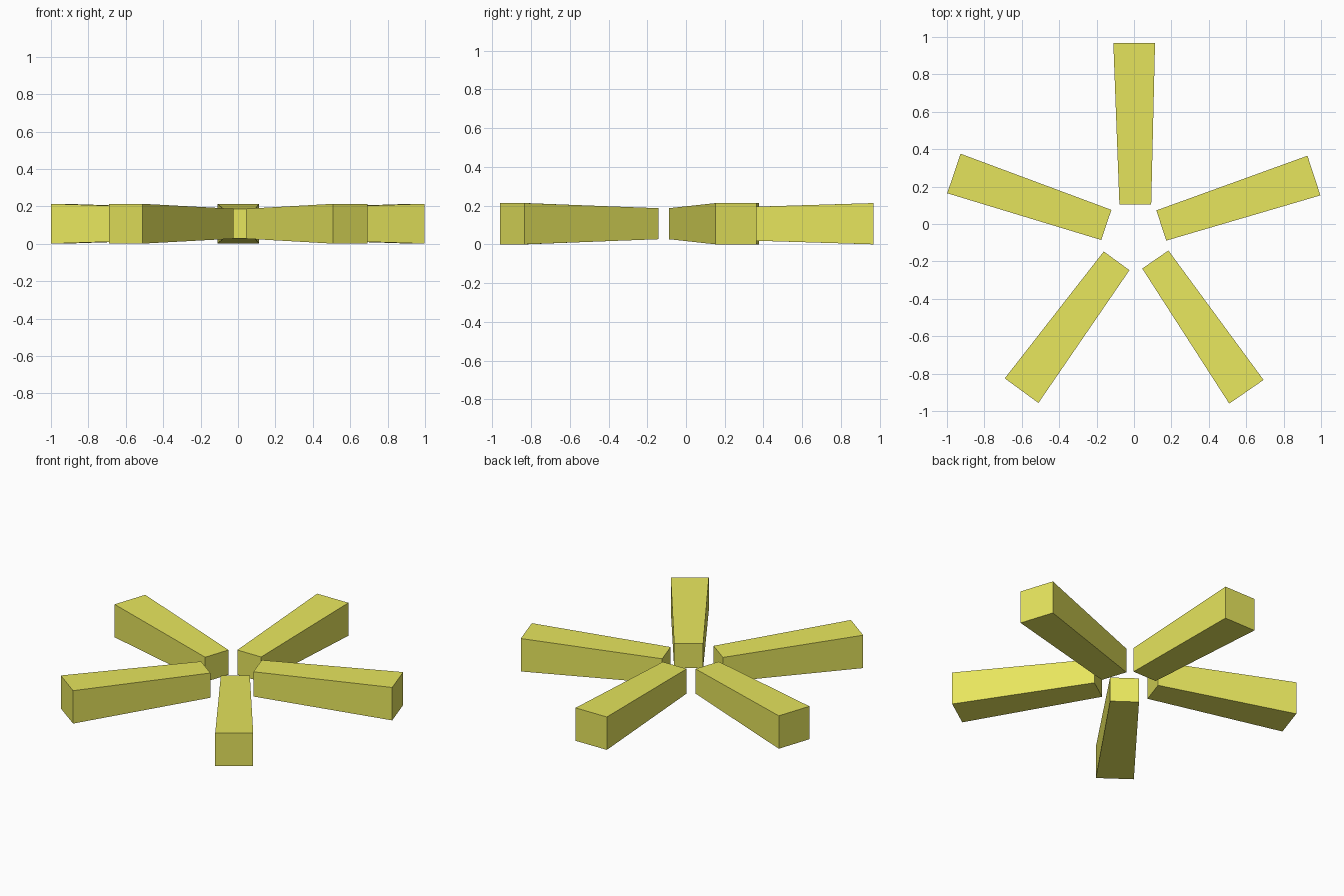
import bpy
import bmesh
from mathutils import Vector

cube = bpy.data.objects.get("Cube")
if cube:
    bpy.data.objects.remove(cube, do_unlink=True)

# Single flat colour
yellow = bpy.data.materials.new("olive_yellow")
yellow.use_nodes = True
colour = (0.8, 0.79, 0.11, 1.0)
yellow.diffuse_color = colour
bsdf = yellow.node_tree.nodes["Principled BSDF"]
bsdf.inputs["Base Color"].default_value = colour
bsdf.inputs["Roughness"].default_value = 0.7

MID_Z = 0.107
INNER = (0.17, 0.16)    # width, height of the end near the centre
OUTER = (0.223, 0.213)  # width, height of the far end


def tapered_beam(name, inner, outer):
    """Square beam that widens from the inner point to the outer point."""
    start, end = Vector((*inner, MID_Z)), Vector((*outer, MID_Z))
    side = (end - start).normalized().cross(Vector((0, 0, 1)))
    bm = bmesh.new()
    bmesh.ops.create_cube(bm, size=1)
    for v in bm.verts:
        centre, (width, height) = (end, OUTER) if v.co.y > 0 else (start, INNER)
        v.co = centre + side * v.co.x * width + Vector((0, 0, v.co.z * height))
    bmesh.ops.recalc_face_normals(bm, faces=bm.faces)
    mesh = bpy.data.meshes.new(name)
    bm.to_mesh(mesh)
    bm.free()
    mesh.materials.append(yellow)
    bpy.context.collection.objects.link(bpy.data.objects.new(name, mesh))


# Five beams radiating from the centre
tapered_beam("back_beam", (0.007, 0.105), (0.001, 0.968))
tapered_beam("left_beam", (0.146, -0.008), (0.962, 0.259))
tapered_beam("right_beam", (-0.148, -0.005), (-0.963, 0.27))
tapered_beam("front_left_beam", (0.114, -0.19), (0.601, -0.897))
tapered_beam("front_right_beam", (-0.093, -0.197), (-0.601, -0.891))
